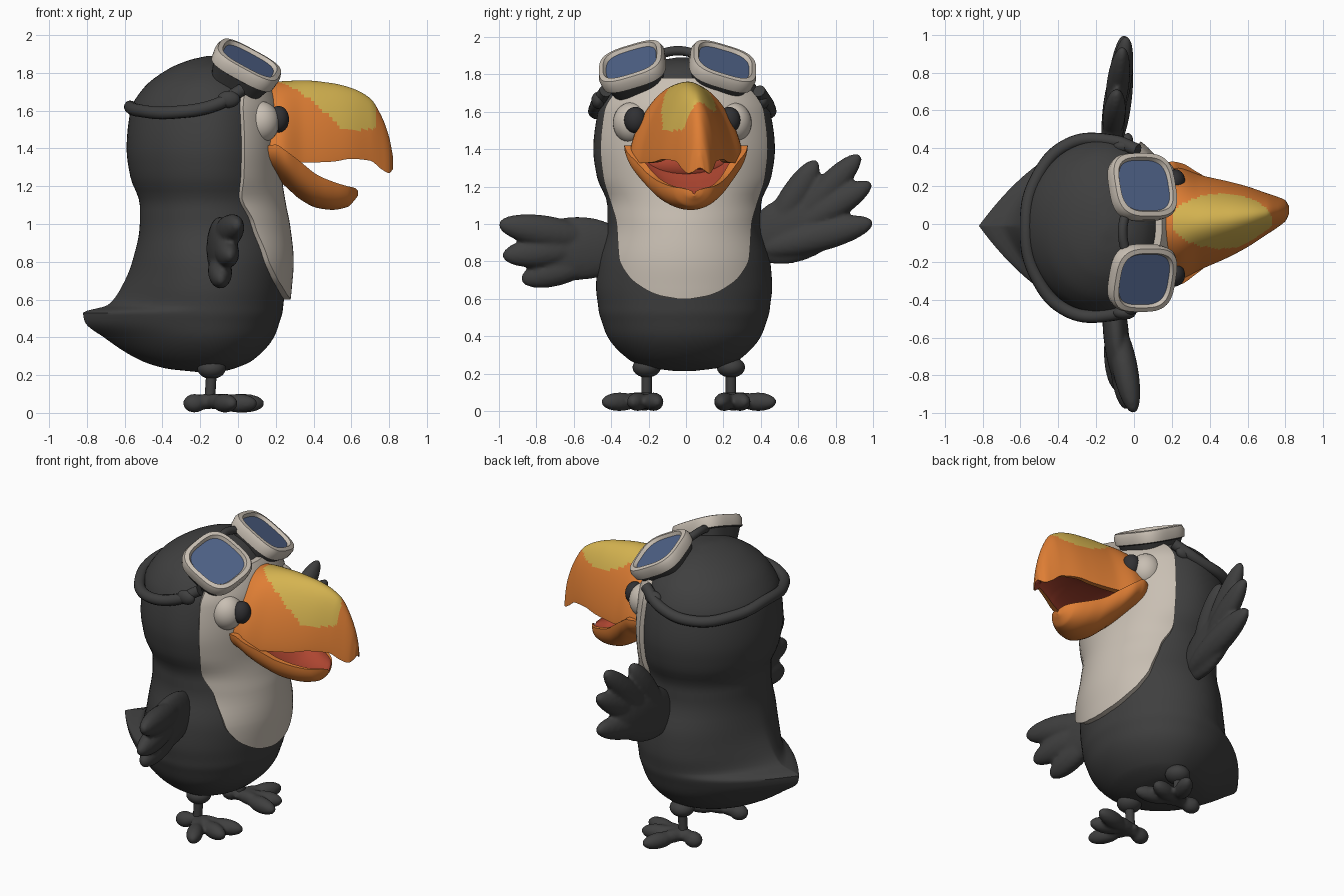
import bpy, bmesh
from math import sin, cos, pi, radians, sqrt
from mathutils import Vector, Matrix

cube = bpy.data.objects.get("Cube")
if cube:
    bpy.data.objects.remove(cube)


def material(name, *rgb):
    m = bpy.data.materials.new(name)
    m.use_nodes = True
    m.diffuse_color = (*rgb, 1)
    m.node_tree.nodes["Principled BSDF"].inputs["Base Color"].default_value = (*rgb, 1)
    return m


CHARCOAL = material("charcoal", .05, .05, .05)
CREAM = material("cream", .58, .52, .45)
ORANGE = material("orange", .74, .21, .035)
YELLOW = material("yellow", .66, .45, .08)
RED = material("mouth red", .42, .06, .03)
BLUE = material("lens blue", .08, .125, .25)
PUPIL = material("pupil black", .03, .03, .033)


def finish(name, bm, mats, remesh=0):
    bmesh.ops.recalc_face_normals(bm, faces=bm.faces[:])
    me = bpy.data.meshes.new(name)
    bm.to_mesh(me)
    bm.free()
    ob = bpy.data.objects.new(name, me)
    bpy.context.collection.objects.link(ob)
    for m in mats:
        me.materials.append(m)
    bpy.ops.object.select_all(action='DESELECT')
    ob.select_set(True)
    bpy.context.view_layer.objects.active = ob
    bpy.ops.object.shade_smooth_by_angle(angle=radians(45))
    if remesh:
        mod = ob.modifiers.new("Blend", 'REMESH')
        mod.mode, mod.voxel_size, mod.use_smooth_shade = 'VOXEL', remesh, True
        soft = ob.modifiers.new("Soften", 'SMOOTH')
        soft.iterations = 3
    return ob


def loft(name, rings, mats, rule=lambda i, j, c: 0):
    """Skin closed rings; rule picks a material from ring, column and centre."""
    bm = bmesh.new()
    rows = [[bm.verts.new(p) for p in r] for r in rings]
    n = len(rows[0])
    for i in range(len(rows) - 1):
        for j in range(n):
            k = (j + 1) % n
            f = bm.faces.new((rows[i][j], rows[i][k], rows[i + 1][k], rows[i + 1][j]))
            f.material_index = rule(i, j, f.calc_center_median())
    for i, row in ((0, rows[0]), (len(rows) - 1, rows[-1])):
        f = bm.faces.new(row)
        f.material_index = rule(i, 0, f.calc_center_median())
    return finish(name, bm, mats)


def sample(table, t):
    """Monotone cubic reading of a table keyed by its first column."""
    n = len(table)
    i = max(k for k in range(n - 1) if k == 0 or table[k][0] <= t)
    a, b = table[i], table[i + 1]
    h = b[0] - a[0]
    s = (t - a[0]) / h

    def secant(k, c):
        k = min(max(k, 0), n - 2)
        return (table[k + 1][c] - table[k][c]) / (table[k + 1][0] - table[k][0])

    def slope(k, c):
        p, q = secant(k - 1, c), secant(k, c)
        return 2 * p * q / (p + q) if p * q > 0 else 0

    return [a[c] * (1 + 2 * s) * (1 - s) ** 2 + b[c] * s * s * (3 - 2 * s)
            + h * s * (1 - s) * (slope(i, c) * (1 - s) - slope(i + 1, c) * s)
            for c in range(1, len(a))]


def steps(table, sub):
    keys = [r[0] for r in table]
    return [a + (b - a) * k / sub for a, b in zip(keys, keys[1:]) for k in range(sub)] + keys[-1:]


def blob(bm, a, b, r, flat=1):
    """Ellipsoid stretched from a to b."""
    a, b = Vector(a), Vector(b)
    d = b - a
    m = (Matrix.Translation((a + b) / 2) @ d.to_track_quat('Z', 'Y').to_matrix().to_4x4()
         @ Matrix.Diagonal((r * flat, r, d.length / 2, 1)))
    bmesh.ops.create_uvsphere(bm, u_segments=24, v_segments=16, radius=1, matrix=m)


def ellipsoid(name, loc, size, mat):
    bm = bmesh.new()
    bmesh.ops.create_uvsphere(bm, u_segments=32, v_segments=20, radius=1,
                              matrix=Matrix.Translation(loc) @ Matrix.Diagonal((*size, 1)))
    return finish(name, bm, [mat])


def tube(name, points, r, mat):
    cu = bpy.data.curves.new(name, 'CURVE')
    cu.dimensions, cu.bevel_depth, cu.bevel_resolution, cu.use_fill_caps = '3D', r, 4, True
    sp = cu.splines.new('BEZIER')
    sp.bezier_points.add(len(points) - 1)
    for bp, p in zip(sp.bezier_points, points):
        bp.co = p
        bp.handle_left_type = bp.handle_right_type = 'AUTO'
    cu.materials.append(mat)
    bpy.context.collection.objects.link(bpy.data.objects.new(name, cu))


# Body with tail: height, back, front, half width, tail sharpness
MID, CY = -.15, -.01
BODY = [(.215, -.2, -.1, .05, 1), (.235, -.38, -.02, .2, 1.1), (.28, -.52, .08, .3, 1.3),
        (.4, -.71, .19, .41, 1.8), (.48, -.81, .22, .44, 2), (.53, -.82, .235, .455, 2),
        (.57, -.69, .24, .46, 1.8), (.66, -.62, .25, .47, 1.5), (.8, -.56, .26, .46, 1.2),
        (1, -.52, .24, .41, 1), (1.1, -.52, .22, .41, 1), (1.25, -.57, .2, .465, 1),
        (1.4, -.59, .2, .485, 1), (1.6, -.57, .19, .46, 1), (1.72, -.5, .15, .4, 1),
        (1.82, -.37, .08, .28, 1), (1.87, -.25, 0, .15, 1), (1.89, -.16, -.12, .03, 1)]


def body_ring(z, n=72):
    back, front, w, p = sample(BODY, z)
    ring = []
    for k in range(n):
        c, s = cos(2 * pi * k / n), sin(2 * pi * k / n)
        reach, e = (front - MID, 1) if c > 0 else (MID - back, p)
        ring.append((MID + reach * c, CY + w * abs(s) ** e * (1 if s > 0 else -1), z))
    return ring


loft("body", [body_ring(z) for z in steps(BODY, 4)], [CHARCOAL])

# Raised pale bib and face: height, half width
BIB = [(.6, .03), (.62, .13), (.66, .21), (.72, .28), (.82, .33), (1, .34), (1.1, .365),
       (1.25, .41), (1.4, .425), (1.6, .405), (1.7, .35), (1.78, .24)]


def bib_ring(z, n=24):
    hw = sample(BIB, z)[0]
    front, w = sample(BODY, z)[1:3]
    outer, inner = [], []
    for k in range(n + 1):
        y = hw * sin(pi * (k / n - .5))
        s = y / w
        c = sqrt(1 - s * s)
        for out, d in ((outer, .035), (inner, -.03)):
            out.append((MID + (front - MID + d) * c, CY + (w + d * .7) * s, z))
    return outer + inner[::-1]


loft("bib", [bib_ring(z) for z in steps(BIB, 5)], [CREAM])

# Beak halves: x, half width, top, bottom
UPPER = [(.1, .3, 1.74, 1.38), (.22, .3, 1.755, 1.37), (.35, .25, 1.76, 1.325),
         (.5, .2, 1.745, 1.33), (.6, .16, 1.72, 1.345), (.7, .11, 1.665, 1.335),
         (.76, .08, 1.57, 1.29), (.8, .055, 1.46, 1.27), (.82, .02, 1.36, 1.29)]
LOWER = [(.12, .29, 1.41, 1.27), (.2, .33, 1.42, 1.24), (.25, .32, 1.39, 1.2),
         (.33, .27, 1.33, 1.13), (.42, .21, 1.26, 1.085), (.5, .165, 1.225, 1.075),
         (.58, .11, 1.2, 1.09), (.62, .055, 1.19, 1.13), (.635, .01, 1.175, 1.15)]
ARC, INNER = 56, 12


def beak_ring(table, x, upper):
    w, top, bottom = sample(table, x)
    rim, peak, power, hollow = (bottom, top, 1.4, .12) if upper else (top, bottom, .9, .55)
    cy = .07 * max(0, (x - .2) / .6) ** 1.5
    ring = [(x, cy + w * cos(pi * k / ARC), rim + (peak - rim) * max(0, sin(pi * k / ARC)) ** power)
            for k in range(ARC + 1)]
    for k in range(INNER + 1):
        a = pi * (1 - k / INNER)
        ring.append((x, cy + .84 * w * cos(a), rim + (peak - rim) * hollow * sin(a)))
    return ring


def beak_rule(i, j, c):
    if ARC < j < ARC + INNER + 1:
        return 1
    patch = ((c.x - .465) / .265) ** 2 + ((c.y - .015) / .145) ** 2
    return 2 if patch < 1 and c.z > 1.5 else 0


for name, table, up in (("upper_beak", UPPER, True), ("lower_beak", LOWER, False)):
    loft(name, [beak_ring(table, x, up) for x in steps(table, 8)], [ORANGE, RED, YELLOW], beak_rule)
ellipsoid("throat", (.2, 0, 1.32), (.09, .23, .09), RED)


# Goggles: stacked rounded squares, with a dark gasket, pale frame and lens
def goggle(name, side):
    n = Vector((.45, side * .32, .83)).normalized()
    u = Vector((n.z, 0, -n.x)).normalized()
    v = n.cross(u)
    centre = Vector((.05, -.045 + side * .245, 1.85))
    power = lambda t: abs(t) ** .62 * (1 if t > 0 else -1)
    rings = []
    for s, h in ((.72, -.14), (.9, -.05), (.97, -.045), (1, 0), (.95, .025), (.82, .03), (.76, .01)):
        rings.append([centre + n * h + u * (.19 * s * power(cos(a))) + v * (.185 * s * power(sin(a)))
                      for a in (2 * pi * (k + .5) / 48 for k in range(48))])
    loft(name, rings, [CHARCOAL, CREAM, BLUE], lambda i, j, c: 0 if i < 2 else 1 if i < 6 else 2)


# Paired parts
for word, side in (("left", 1), ("right", -1)):
    goggle(word + "_goggle", side)
    ellipsoid(word + "_eye", (.12, -.02 + side * .27, 1.54), (.1, .1, .11), CREAM)
    ellipsoid(word + "_pupil", (.215, -.02 + side * .25, 1.555), (.055, .06, .07), PUPIL)
    ellipsoid(word + "_buckle", (-.05, -.03 + side * .44, 1.66), (.06, .035, .045), CHARCOAL)
    # Leg and splayed toes
    y = .015 + side * .225
    ellipsoid(word + "_thigh", (-.14, y, .235), (.075, .075, .055), CHARCOAL)
    tube(word + "_leg", [(-.14, y, .22), (-.15, y, .06)], .028, CHARCOAL)
    bm = bmesh.new()
    for dx, dy in ((.28, -.06), (.24, .08), (.12, .24), (-.15, .02)):
        root = (-.14 - dx * .2, y - side * dy * .2, .06)
        blob(bm, root, (-.14 + dx * .6, y + side * dy * .6, .06), .042)
        blob(bm, (-.14 + dx * .2, y + side * dy * .2, .052), (-.14 + dx, y + side * dy, .05), .05)
    finish(word + "_foot", bm, [CHARCOAL], .012)

# Wings: palm and feathers as root, tip, radius, flatness
WINGS = {
    "right_wing": [((-.12, -.3, .87), (-.07, -.86, .87), .17, .4),
                   ((-.1, -.5, .92), (0, -1, 1), .085, .8),
                   ((-.08, -.56, .87), (-.04, -.98, .83), .08, .8),
                   ((-.1, -.5, .8), (-.09, -.88, .7), .08, .8)],
    "left_wing": [((-.13, .32, .88), (-.08, .85, 1.08), .18, .35),
                  ((-.12, .45, .95), (-.09, .7, 1.34), .075, .8),
                  ((-.11, .55, .97), (-.06, .93, 1.37), .075, .8),
                  ((-.1, .55, .95), (-.04, .99, 1.22), .075, .8),
                  ((-.1, .4, .86), (-.05, 1, 1.01), .085, .8)]}
for name, parts in WINGS.items():
    bm = bmesh.new()
    for a, b, r, flat in parts:
        blob(bm, a, b, r, flat)
    finish(name, bm, [CHARCOAL], .013)

# Goggle strap and bridge
half = [(.02, .41, 1.71), (-.12, .46, 1.63), (-.35, .44, 1.59), (-.52, .25, 1.6)]
strap = [(x, -y - .02, z) for x, y, z in half] + [(-.57, -.01, 1.62)] + [(x, y - .02, z) for x, y, z in half[::-1]]
tube("strap", strap, .034, CHARCOAL)
tube("bridge", [(-.04, -.17, 1.9), (-.06, -.04, 1.925), (-.04, .08, 1.9)], .025, CHARCOAL)
